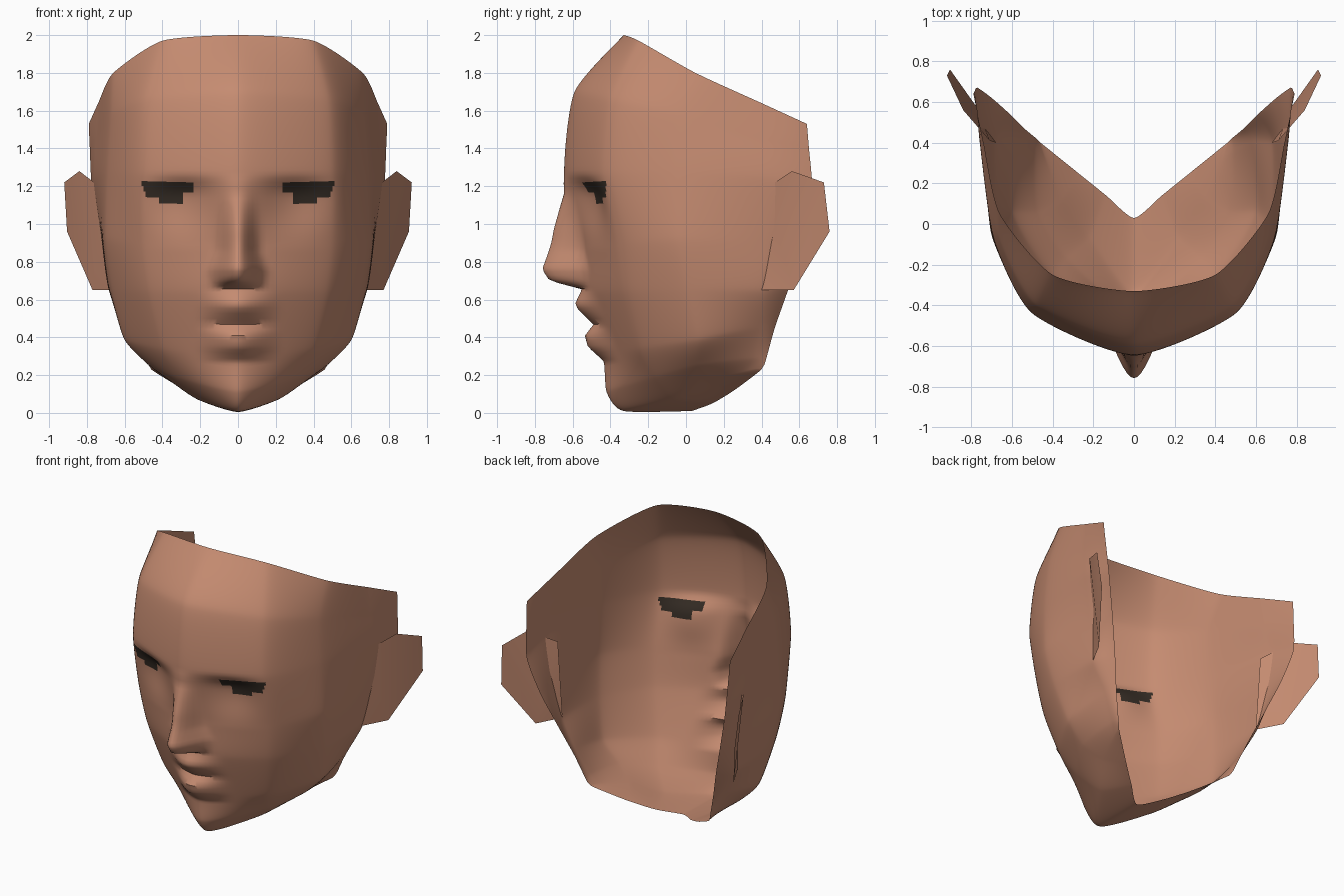
import bpy, bmesh, math
from mathutils import Vector

cube = bpy.data.objects.get("Cube")
if cube:
    bpy.data.objects.remove(cube, do_unlink=True)


def material(name, colour):
    mat = bpy.data.materials.new(name)
    mat.use_nodes = True
    mat.diffuse_color = (*colour, 1)
    mat.node_tree.nodes["Principled BSDF"].inputs["Base Color"].default_value = (*colour, 1)
    return mat


skin = material("skin", (0.56, 0.26, 0.165))
eye_dark = material("eye_dark", (0.035, 0.025, 0.018))


def ramp(points, t):
    """Piecewise linear lookup, flat beyond both ends."""
    if t <= points[0][0]:
        return points[0][1]
    for (a, va), (b, vb) in zip(points, points[1:]):
        if t <= b:
            return va + (vb - va) * (t - a) / (b - a)
    return points[-1][1]


def spline(points, steps, before=None, tension=0.33):
    """Sample a cardinal spline that passes through all the points."""
    pts = [before or points[0]] + points + [points[-1]]
    out = []
    for p0, p1, p2, p3 in zip(pts, pts[1:], pts[2:], pts[3:]):
        m1, m2 = (p2 - p0) * tension, (p3 - p1) * tension
        for k in range(steps):
            t = k / steps
            a, b = t * t * (3 - 2 * t), t * (1 - t)
            out.append(p1 * (1 - a) + p2 * a + m1 * b * (1 - t) - m2 * b * t)
    return out + [points[-1]]


# Bands over half the face: centre (y, z), then cheek, side, ear line and rim
bands = [
    ((-.33, 2.0), (.40, -.25, 1.97), (.66, .05, 1.80), (.74, .40, 1.64), (.79, .64, 1.53)),
    ((-.59, 1.7), (.48, -.40, 1.66), (.67, -.05, 1.58), (.75, .40, 1.45), (.785, .65, 1.41)),
    ((-.645, 1.26), (.50, -.44, 1.27), (.69, -.07, 1.27), (.76, .42, 1.24), (.77, .67, 1.15)),
    ((-.57, .90), (.50, -.37, .90), (.70, -.05, .92), (.72, .42, .90), (.70, .62, .90)),
    ((-.55, .64), (.47, -.33, .64), (.665, 0, .65), (.68, .40, .65), (.61, .54, .65)),
    ((-.44, .30), (.40, -.25, .34), (.60, .06, .39), (.58, .40, .46), (.54, .47, .45)),
    ((-.42, .11), (.33, -.17, .19), (.48, .06, .26), (.49, .36, .29), (.48, .42, .27)),
    ((-.33, .01), (.22, -.07, .075), (.36, .12, .17), (.44, .33, .225), (.465, .405, .24)),
]
rows = [[Vector((0, *b[0]))] + [Vector(p) for p in b[1:]] for b in bands]
# Open lower rim under the jaw
rows.append([Vector((.46 * k, .03 + .37 * k, .01 + .22 * k ** 1.4))
             for k in (0, .3, .6, .9, 1)])

# Feature profiles by height
nose_height = [(.655, 0), (.70, .165), (.76, .20), (.97, .115), (1.16, .015), (1.26, 0)]
nose_width = [(.66, .15), (.76, .17), (.86, .13), (1.2, .11)]
lip_height = [(.27, 0), (.35, .065), (.41, .06), (.48, -.02), (.50, .02), (.57, .06), (.65, 0)]
eye_floor = [(.23, 1.19), (.28, 1.15), (.31, 1.11), (.40, 1.115), (.43, 1.15), (.49, 1.15), (.52, 1.22)]


def bump(d, width):
    d = abs(d) / width
    return 0.5 + 0.5 * math.cos(math.pi * d) if d < 1 else 0


def sculpt(p):
    """Push the nose and lips forward and the eye sockets back."""
    if p.y < -.2:
        p.y -= ramp(nose_height, p.z) * bump(p.x, ramp(nose_width, p.z))
        p.y -= ramp(lip_height, p.z) * bump(p.x, .24)
        p.y += .055 * bump(p.x - .29, .27) * bump(p.z - 1.15, .13 if p.z > 1.15 else .3)
    return p


def in_eye(p):
    x = abs(p.x)
    return p.y < 0 and .23 < x < .515 and ramp(eye_floor, x) < p.z < 1.23


def finish(name, bm, mats):
    mesh = bpy.data.meshes.new(name)
    bm.to_mesh(mesh)
    bm.free()
    for m in mats:
        mesh.materials.append(m)
    obj = bpy.data.objects.new(name, mesh)
    bpy.context.collection.objects.link(obj)
    mirror = obj.modifiers.new("Mirror", 'MIRROR')
    mirror.use_clip = True
    mirror.merge_threshold = .0005
    bpy.ops.object.select_all(action='DESELECT')
    obj.select_set(True)
    bpy.context.view_layer.objects.active = obj
    bpy.ops.object.shade_smooth_by_angle(angle=math.radians(45))
    return obj


# Face shell: loft down the bands, then across from the centre line
columns = [spline(list(c), 14) for c in zip(*rows)]
bm = bmesh.new()
grid = []
for points in zip(*columns):
    points = list(points)
    mirrored = points[1] * 1
    mirrored.x *= -1
    across = spline(points, 22, before=mirrored)
    grid.append([bm.verts.new(sculpt(p)) for p in across])
for upper, lower in zip(grid, grid[1:]):
    for j in range(len(upper) - 1):
        face = bm.faces.new((upper[j], lower[j], lower[j + 1], upper[j + 1]))
        face.material_index = int(in_eye(face.calc_center_median()))
finish("face_shell", bm, [skin, eye_dark])

# Ears: flat angular sheets flaring out behind the cheeks
ear = [(.71, .41, 1.18), (.68, .40, .65), (.77, .57, .65),
       (.905, .76, .96), (.92, .73, 1.22), (.84, .56, 1.28)]
bm = bmesh.new()
outline = bm.faces.new([bm.verts.new(p) for p in ear])
bmesh.ops.triangulate(bm, faces=[outline])
finish("ears", bm, [skin])
